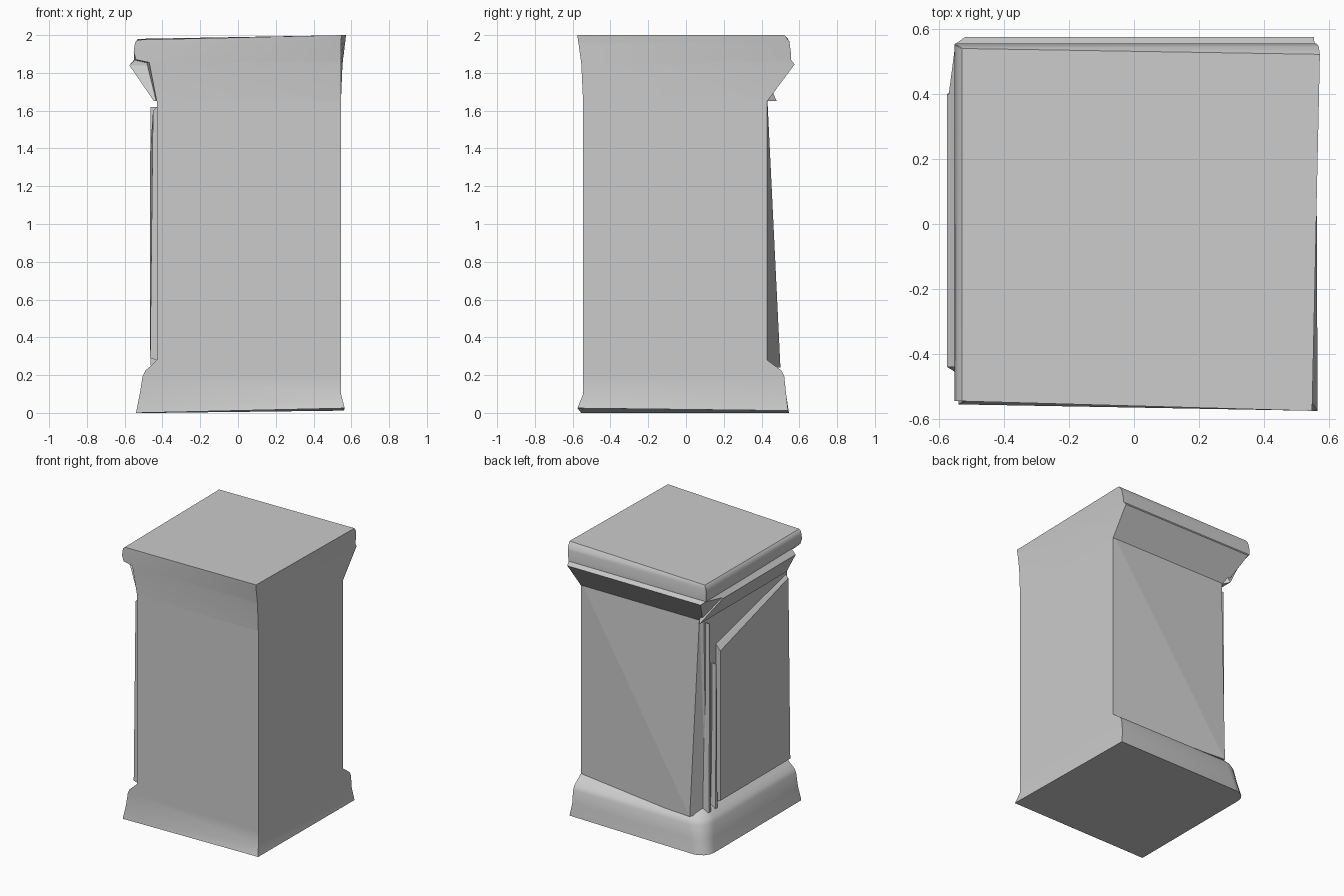
import bpy, bmesh, math
from mathutils import Vector

if "Cube" in bpy.data.objects:
    bpy.data.objects.remove(bpy.data.objects["Cube"])

FLAT = 0.545          # plane of the two plain sides: y = -FLAT and x = +FLAT


def ring(z, xmin, ymax, corner=0.0, seg=1):
    """Outline with plain front/right sides and an eased back-left corner."""
    pts = [Vector((xmin, -FLAT, z)), Vector((FLAT, -FLAT, z)), Vector((FLAT, ymax, z))]
    if corner <= 0:
        corner = 0.002
    for i in range(seg + 1):
        a = math.pi / 2 * (1 + i / seg)
        pts.append(Vector((xmin + corner + corner * math.cos(a),
                           ymax - corner + corner * math.sin(a), z)))
    return pts


def loft(name, rings, smooth=None):
    """Skin a stack of equal outlines and cap both ends."""
    bm = bmesh.new()
    rows = [[bm.verts.new(p) for p in r] for r in rings]
    for a, b in zip(rows, rows[1:]):
        for i in range(len(a)):
            j = (i + 1) % len(a)
            bm.faces.new((a[i], a[j], b[j], b[i]))
    bm.faces.new(list(reversed(rows[0])))
    bm.faces.new(rows[-1])
    bmesh.ops.triangulate(bm, faces=[f for f in bm.faces if len(f.verts) > 3])
    bmesh.ops.recalc_face_normals(bm, faces=bm.faces[:])
    me = bpy.data.meshes.new(name)
    bm.to_mesh(me)
    bm.free()
    ob = bpy.data.objects.new(name, me)
    bpy.context.collection.objects.link(ob)
    if smooth:
        bpy.context.view_layer.objects.active = ob
        ob.select_set(True)
        bpy.ops.object.shade_smooth_by_angle(angle=math.radians(smooth))
        ob.select_set(False)
    return ob


# Base moulding: flared foot, rounded shoulder, slightly tilted underside
base = [ring(z, x, y, c, 4) for z, x, y, c in (
    (0.0, -0.54, 0.545, 0.10), (0.10, -0.52, 0.53, 0.11), (0.195, -0.505, 0.52, 0.12),
    (0.225, -0.49, 0.505, 0.12), (0.25, -0.46, 0.47, 0.10), (0.28, -0.43, 0.43, 0.07))]
base[0][0] = Vector((-0.54, -0.555, 0.0))
base[0][1] = Vector((0.565, -0.575, 0.025))
base[0][2] = Vector((0.56, 0.54, 0.012))
loft("base_moulding", base, 35)

# Shaft: plain block whose back face leans out at the lower left corner
shaft = [ring(0.24, -0.43, 0.43, 0.05), ring(1.68, -0.43, 0.43, 0.02)]
shaft[0][3].y = 0.50
loft("shaft", shaft)

# Cornice: sloping soffit, rounded lip and an overhanging, slightly tilted top
cornice = [ring(z, x, y) for z, x, y in (
    (1.65, -0.44, 0.43), (1.845, -0.575, 0.575), (1.87, -0.55, 0.555),
    (1.91, -0.552, 0.555), (1.945, -0.548, 0.55), (1.965, -0.542, 0.548),
    (1.98, -0.53, 0.54))]
cornice[0][0].x = -0.43
cornice[1][0] = Vector((-0.47, -FLAT, 1.855))
cornice[1][3].x = -0.52
cornice[1][4] = Vector((-0.575, 0.36, 1.84))
cornice[2][0].x = -0.54
top = cornice[-1]
top[0].z = 1.975
top[1] = Vector((0.548, -0.575, 2.0))
top[2] = Vector((0.572, 0.522, 2.0))
for r, k in zip(cornice[1:-1], (0.3, 0.4, 0.6, 0.75, 0.85)):
    r[1].y -= 0.03 * k
    r[2].x += 0.027 * k
loft("cornice", cornice, 25)

# Left end of the soffit that keeps running behind the coved front end
loft("left_soffit", [
    [Vector((x, y, z)) for x, y in ((xo, -0.44 + d), (-0.40, -0.44 + d), (-0.40, 0.40), (xo, 0.40 - d))]
    for z, xo, d in ((1.65, -0.445, -0.08), (1.84, -0.575, 0.0), (1.875, -0.54, 0.0))])

# Raised left panel with a slanting top edge
yf, yb = -0.535, 0.27
loft("left_panel", [
    [Vector((-0.40, yf, 0.27)), Vector((-0.40, yb, 0.27)), Vector((-0.40, yb, 1.46)), Vector((-0.40, yf, 1.65))],
    [Vector((-0.465, yf, 0.29)), Vector((-0.465, yb, 0.29)), Vector((-0.465, yb, 1.38)), Vector((-0.45, yf, 1.60))]])

# Tapering vertical fins at the back-left corner
for i, (y, zt) in enumerate(((0.31, 1.3), (0.385, 1.62))):
    loft("corner_fin_%d" % (i + 1), [
        [Vector((-0.40, y - w, z)), Vector((-0.40, y + w, z)),
         Vector((-0.462, y + w * 0.4, z)), Vector((-0.462, y - w * 0.4, z))]
        for z, w in ((0.25, 0.026), (zt, 0.006))])
